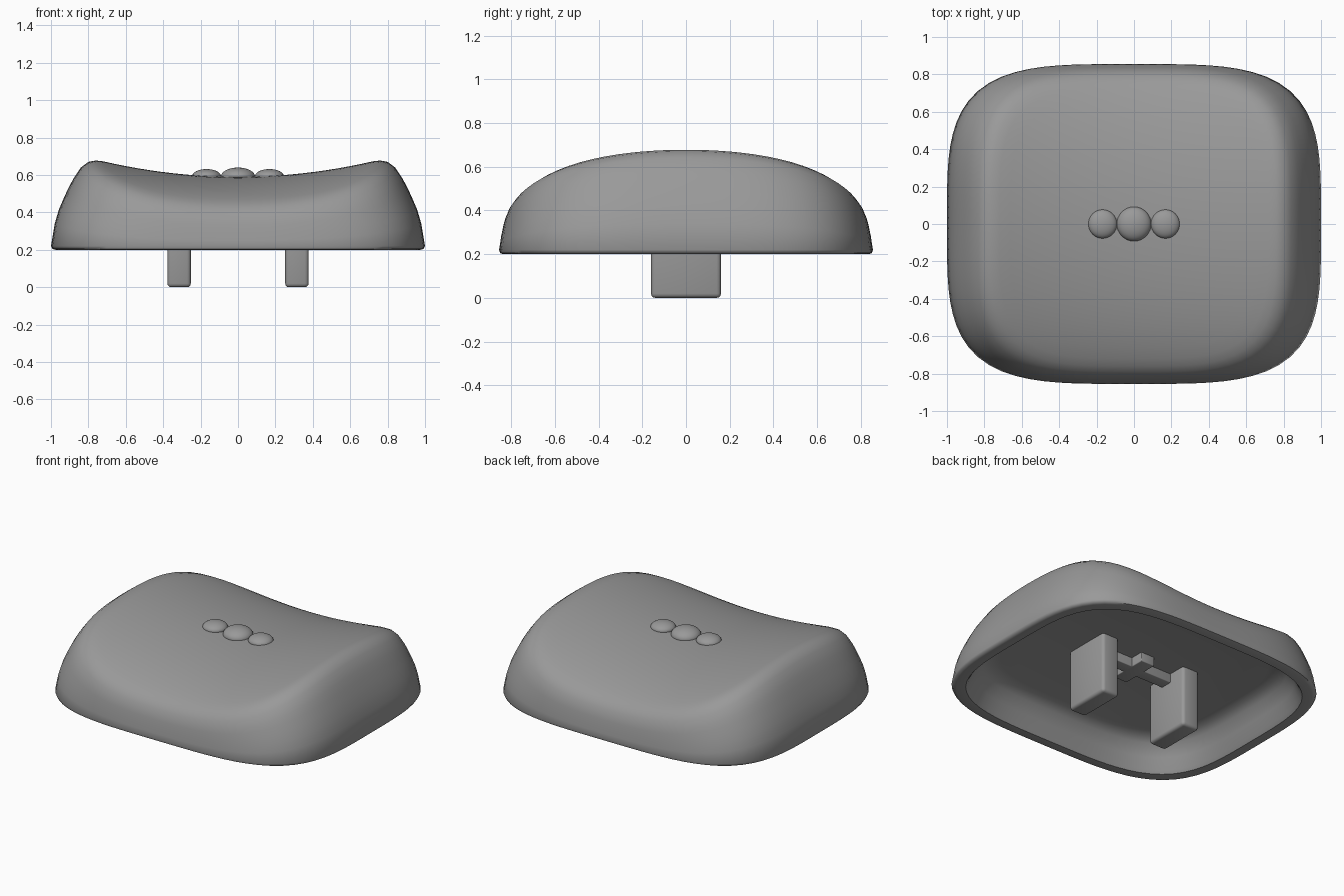
import bpy, bmesh, math
from mathutils import Matrix

if "Cube" in bpy.data.objects:
    bpy.data.objects.remove(bpy.data.objects["Cube"], do_unlink=True)

grey = bpy.data.materials.new("plain_grey")
grey.use_nodes = True
grey.diffuse_color = (0.32, 0.32, 0.32, 1)
grey.node_tree.nodes["Principled BSDF"].inputs["Base Color"].default_value = (0.32, 0.32, 0.32, 1)

BASE, CEILING, SEGMENTS = 0.2, 0.4, 96


def finish(name, bm, angle=40):
    bmesh.ops.recalc_face_normals(bm, faces=bm.faces)
    mesh = bpy.data.meshes.new(name)
    bm.to_mesh(mesh)
    bm.free()
    mesh.materials.append(grey)
    obj = bpy.data.objects.new(name, mesh)
    bpy.context.collection.objects.link(obj)
    bpy.ops.object.select_all(action="DESELECT")
    obj.select_set(True)
    bpy.context.view_layer.objects.active = obj
    bpy.ops.object.shade_smooth_by_angle(angle=math.radians(angle))
    return obj


def dish(x, y):
    """Height of the saddle-shaped top."""
    return 0.59 + 0.16 * x**2 - 0.2 * y**2 - 0.13 * y**6


def ring(bm, a, b, height, power=3.8):
    """Rounded-square loop with half sizes a and b."""
    verts = []
    for i in range(SEGMENTS):
        t = 2 * math.pi * i / SEGMENTS
        c, s = math.cos(t), math.sin(t)
        r = (abs(c)**power + abs(s)**power) ** (-1 / power)
        x, y = a * r * c, b * r * s
        verts.append(bm.verts.new((x, y, height(x, y))))
    return verts


# Cap shell: inner ceiling, inner wall, rim, outer wall, dished top
bm = bmesh.new()
loops = []
for a, b, z in [(0.74, 0.62, CEILING), (0.80, 0.67, 0.39), (0.84, 0.71, 0.36),
                (0.88, 0.75, 0.29), (0.91, 0.775, 0.22), (0.925, 0.785, 0.2),
                (0.975, 0.835, 0.2), (0.992, 0.85, 0.205), (1.0, 0.855, 0.22)]:
    loops.append(ring(bm, a, b, lambda x, y, z=z: z))
wall = [(0.98, 0.85, 0.257), (0.958, 0.846, 0.40), (0.93, 0.84, 0.53), (0.905, 0.835, 0.64),
        (0.88, 0.828, 0.74), (0.84, 0.812, 0.875), (0.80, 0.79, 0.955),
        (0.76, 0.76, 0.99), (0.72, 0.72, 1)]
for a, b, t in wall:
    loops.append(ring(bm, a, b, lambda x, y, t=t: BASE + t * (dish(x, y) - BASE)))
for k in range(11, 0, -1):
    loops.append(ring(bm, 0.06 * k, 0.06 * k, dish))
for lower, upper in zip(loops, loops[1:]):
    for i in range(SEGMENTS):
        j = (i + 1) % SEGMENTS
        bm.faces.new((lower[i], lower[j], upper[j], upper[i]))
bm.faces.new(loops[0])
top = bm.verts.new((0, 0, dish(0, 0)))
for i in range(SEGMENTS):
    bm.faces.new((loops[-1][i], loops[-1][(i + 1) % SEGMENTS], top))
finish("cap_shell", bm, 50)


def block(name, size, center, bevel):
    bm = bmesh.new()
    bmesh.ops.create_cube(bm, size=1, matrix=Matrix.Translation(center) @ Matrix.Diagonal((*size, 1)))
    bmesh.ops.bevel(bm, geom=bm.edges[:], offset=bevel, segments=3, profile=0.5, affect="EDGES")
    finish(name, bm)


# Two stem legs and the cross brace under the ceiling
for side, x in (("left", 0.315), ("right", -0.315)):
    block(side + "_leg", (0.125, 0.32, 0.42), (x, 0, 0.21), 0.02)
block("brace_bar", (0.56, 0.08, 0.1), (0, 0, 0.39), 0.005)
block("brace_cross", (0.1, 0.26, 0.1), (0, 0, 0.39), 0.005)

# Row of three shallow domes on the top
for name, x, radius, height in (("middle_dome", 0, 0.092, 0.05),
                                ("left_dome", 0.168, 0.077, 0.037),
                                ("right_dome", -0.168, 0.077, 0.037)):
    bm = bmesh.new()
    bmesh.ops.create_uvsphere(bm, u_segments=32, v_segments=16, radius=1,
                              matrix=Matrix.Translation((x, 0, dish(x, 0)))
                              @ Matrix.Diagonal((radius, radius, height, 1)))
    finish(name, bm, 60)
